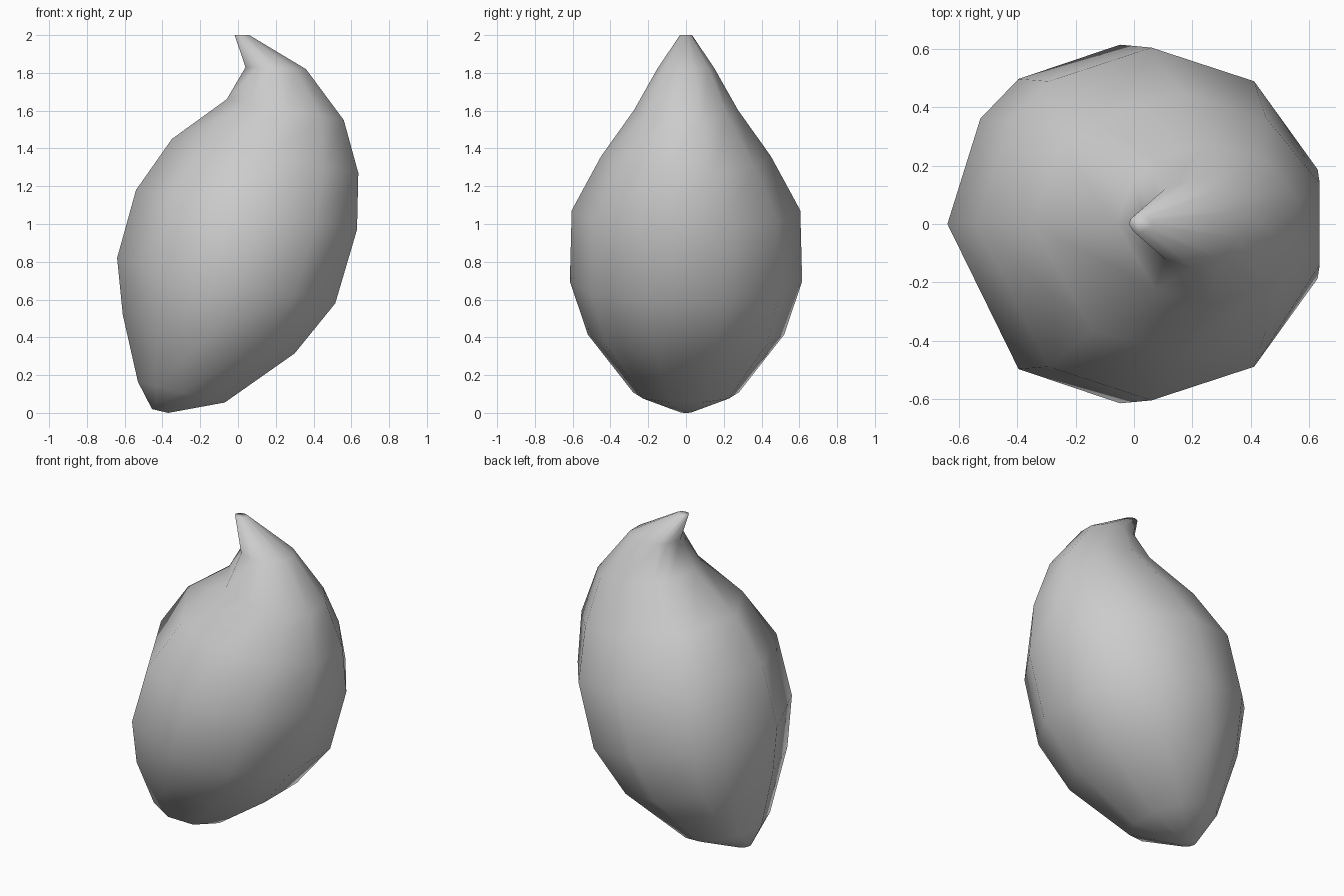
import bpy, bmesh
from math import cos, sin, radians

if "Cube" in bpy.data.objects:
    bpy.data.objects.remove(bpy.data.objects["Cube"])

# Tilted cross-sections, bottom to top: left (x, z), right (x, z), half depth in y
sections = [
    (-0.455, 0.02, -0.37, 0.00, 0.04),
    (-0.53, 0.165, -0.07, 0.055, 0.28),
    (-0.61, 0.52, 0.30, 0.315, 0.52),
    (-0.64, 0.82, 0.515, 0.58, 0.615),
    (-0.54, 1.18, 0.63, 0.97, 0.605),
    (-0.35, 1.45, 0.637, 1.27, 0.45),
    (-0.06, 1.66, 0.56, 1.55, 0.275),
    (0.04, 1.83, 0.36, 1.82, 0.15),
    (-0.018, 2.00, 0.06, 2.00, 0.032),
]
# Flat facet on the right, pointed edge on the left
angles = [18, 54, 90, 126, 144, 180, 234, 270, 306, 342]

bm = bmesh.new()
rings = []
for xl, zl, xr, zr, depth in sections:
    reach = cos(radians(18))
    radius = (xr - xl) / (1 + reach)
    ring = []
    for a in angles:
        c, s = cos(radians(a)), sin(radians(a))
        t = (c + 1) / (1 + reach)
        ring.append(bm.verts.new((xl + radius * (c + 1), depth * s, zl + (zr - zl) * t)))
    rings.append(ring)

# Skin between neighbouring sections, then close both ends
n = len(angles)
for lower, upper in zip(rings, rings[1:]):
    for i in range(n):
        j = (i + 1) % n
        bm.faces.new((lower[i], lower[j], upper[j], upper[i]))
bm.faces.new(rings[-1])
bm.faces.new(rings[0][::-1])
bmesh.ops.recalc_face_normals(bm, faces=bm.faces[:])
for f in bm.faces:
    f.smooth = True

mesh = bpy.data.meshes.new("curved_bud")
bm.to_mesh(mesh)
bm.free()
bud = bpy.data.objects.new("curved_bud", mesh)
bpy.context.collection.objects.link(bud)
